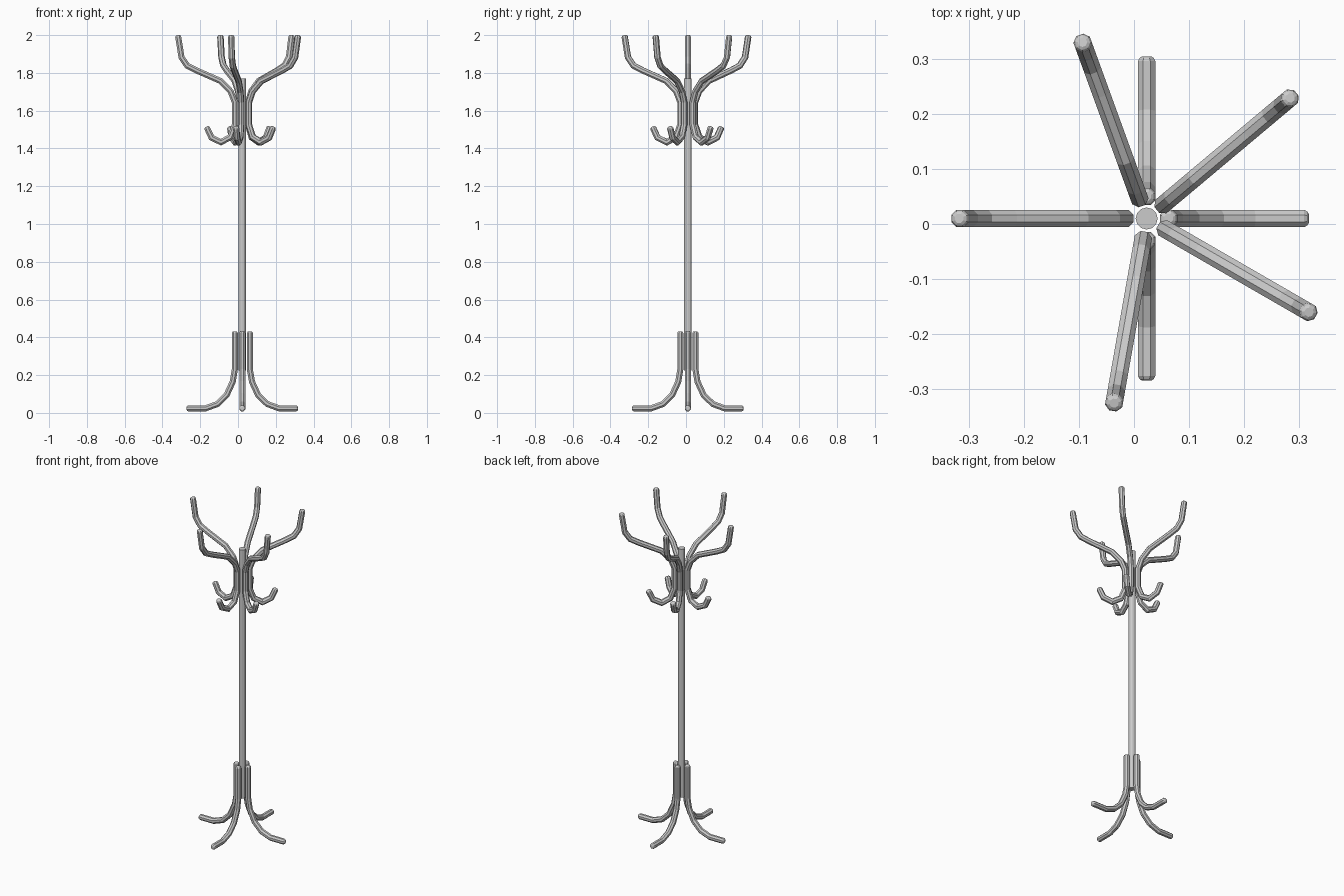
import bpy, bmesh, math
from mathutils import Vector

if "Cube" in bpy.data.objects:
    bpy.data.objects.remove(bpy.data.objects["Cube"])

CX, CY = 0.023, 0.01   # axis of the pole


def add_object(name, bm):
    bmesh.ops.recalc_face_normals(bm, faces=bm.faces)
    mesh = bpy.data.meshes.new(name)
    bm.to_mesh(mesh)
    bm.free()
    obj = bpy.data.objects.new(name, mesh)
    bpy.context.collection.objects.link(obj)
    return obj


def bent_tube(name, path, angle, radius=0.0172, sides=8):
    """Sweep an octagon along a path of (distance, height), turned about the pole."""
    pts = [Vector(p) for p in path]
    d0 = (pts[1] - pts[0]).normalized()
    d1 = (pts[-2] - pts[-1]).normalized()
    # rounded tips: (point, radius factor)
    tip = [(0.0, 0.5), (0.003, 0.8), (0.009, 1.0)]
    stations = [(pts[0] + d0 * t, f) for t, f in tip]
    stations += [(p, 1.0) for p in pts[1:-1]]
    stations += [(pts[-1] + d1 * t, f) for t, f in reversed(tip)]
    out = Vector((math.cos(angle), math.sin(angle), 0))
    side = Vector((-math.sin(angle), math.cos(angle), 0))
    bm = bmesh.new()
    rings = []
    for i, (p, f) in enumerate(stations):
        a = (p - stations[i - 1][0]).normalized() if i else d0
        b = (stations[i + 1][0] - p).normalized() if i < len(stations) - 1 else a
        t = (a + b).normalized()
        n = Vector((-t.y, t.x)) / max(t.dot(a), 0.5)
        ring = []
        for k in range(sides):
            w = 2 * math.pi * (k + 0.5) / sides
            q = p + n * (radius * f * math.cos(w))
            ring.append(bm.verts.new(Vector((CX, CY, q.y)) + out * q.x
                                     + side * (radius * f * math.sin(w))))
        rings.append(ring)
    for r, s in zip(rings, rings[1:]):
        for k in range(sides):
            j = (k + 1) % sides
            bm.faces.new((r[k], r[j], s[j], s[k]))
    bm.faces.new(rings[0])
    bm.faces.new(rings[-1])
    return add_object(name, bm)


# Central pole
bm = bmesh.new()
bmesh.ops.create_cone(bm, cap_ends=True, segments=12, radius1=0.02, radius2=0.02, depth=1.545)
bmesh.ops.translate(bm, verts=bm.verts, vec=(CX, CY, 0.225 + 1.545 / 2))
add_object("pole", bm)

# Four curved legs
leg = [(0.04, 0.432), (0.04, 0.23), (0.051, 0.165), (0.083, 0.095),
       (0.132, 0.047), (0.195, 0.024), (0.295, 0.024)]
for i in range(4):
    bent_tube(f"leg_{i + 1}", leg, math.radians(90 * i))

# Five arms, each with a small hook at the lower end and a long branch above
arm = [(0.19, 1.515), (0.163, 1.457), (0.113, 1.433), (0.064, 1.46), (0.04, 1.525),
       (0.04, 1.645), (0.062, 1.702), (0.115, 1.757), (0.243, 1.813),
       (0.292, 1.838), (0.322, 1.882), (0.341, 2.0)]
for i in range(5):
    bent_tube(f"hook_arm_{i + 1}", arm, math.radians(180 - 70 * i))
